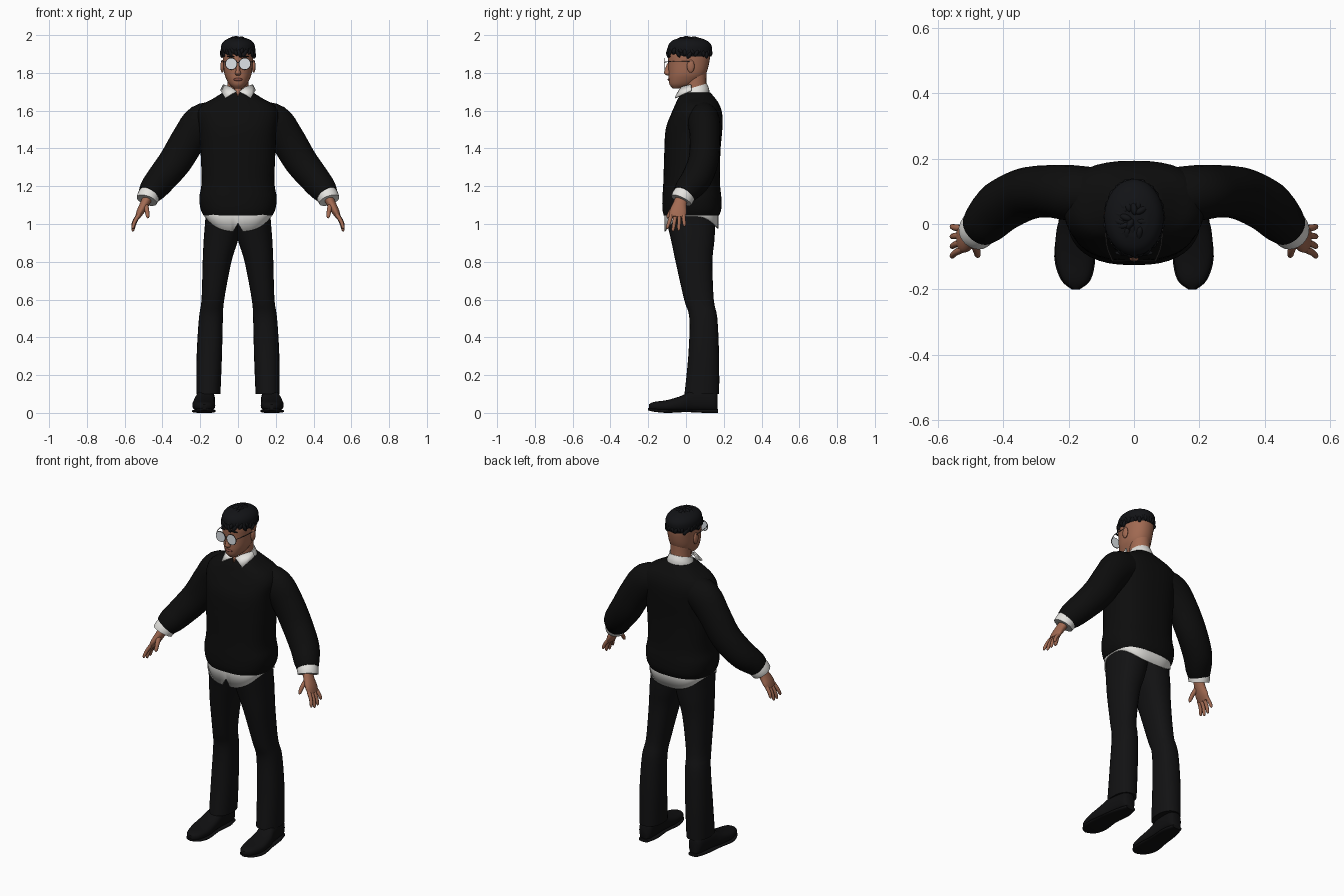
import bpy, bmesh, math, random
from mathutils import Vector, Matrix

default_cube = bpy.data.objects.get("Cube")
if default_cube:
    bpy.data.objects.remove(default_cube, do_unlink=True)
random.seed(4)


def material(name, red, green, blue):
    mat = bpy.data.materials.new(name)
    mat.use_nodes = True
    mat.diffuse_color = (red, green, blue, 1)
    mat.node_tree.nodes["Principled BSDF"].inputs["Base Color"].default_value = (red, green, blue, 1)
    return mat


SWEATER = material("black knit", .004, .004, .004)
TROUSERS = material("black cloth", .006, .006, .0065)
LEATHER = material("black leather", .005, .005, .0055)
HAIR = material("black hair", .006, .0065, .008)
SKIN = material("brown skin", .36, .145, .085)
LIPS = material("dark lips", .23, .075, .055)
SHIRT = material("white shirt", .78, .77, .74)
LENS = material("pale lens", .78, .82, .85)
FRAME = material("dark frame", .05, .045, .045)


def finish(name, bm, mat, mirror=False, angle=50):
    bmesh.ops.recalc_face_normals(bm, faces=bm.faces)
    mesh = bpy.data.meshes.new(name)
    bm.to_mesh(mesh)
    bm.free()
    mesh.materials.append(mat)
    obj = bpy.data.objects.new(name, mesh)
    bpy.context.collection.objects.link(obj)
    if mirror:
        obj.modifiers.new("Mirror", "MIRROR").use_mirror_merge = False
    bpy.ops.object.select_all(action="DESELECT")
    obj.select_set(True)
    bpy.context.view_layer.objects.active = obj
    bpy.ops.object.shade_smooth_by_angle(angle=math.radians(angle))
    return obj


def smooth_rows(rows, steps):
    """Catmull-Rom curve through rows of numbers."""
    rows = [Vector(r) for r in rows]
    result = []
    for i in range(len(rows) - 1):
        a, b, c, d = rows[max(i - 1, 0)], rows[i], rows[i + 1], rows[min(i + 2, len(rows) - 1)]
        for k in range(steps):
            t = k / steps
            result.append(b + (c - a) * (t / 2) + (a * 2 - b * 5 + c * 4 - d) * (t * t / 2)
                          + (b * 3 - a - c * 3 + d) * (t ** 3 / 2))
    return result + [rows[-1]]


def power(value, exponent):
    return math.copysign(abs(value) ** (2 / exponent), value)


def loft_into(bm, rows, ref=(0, 1, 0), normal=None, e=2.0, sides=24, steps=4):
    """Skin oval rings (x, y, z, half width, half depth) along a path."""
    rows = smooth_rows(rows, steps)
    centres = [Vector(r[:3]) for r in rows]
    rings = []
    for i, row in enumerate(rows):
        t = Vector(normal) if normal else centres[min(i + 1, len(rows) - 1)] - centres[max(i - 1, 0)]
        t.normalize()
        v = Vector(ref) - t * t.dot(Vector(ref))
        v.normalize()
        u = v.cross(t)
        ring = []
        for k in range(sides):
            a = math.tau * k / sides
            ring.append(bm.verts.new(centres[i] + u * max(row[3], .001) * power(math.cos(a), e)
                                     + v * max(row[4], .001) * power(math.sin(a), e)))
        rings.append(ring)
    for low, high in zip(rings, rings[1:]):
        for k in range(sides):
            j = (k + 1) % sides
            bm.faces.new((low[k], low[j], high[j], high[k]))
    bm.faces.new(rings[0])
    bm.faces.new(rings[-1])


def loft(name, rows, mat, mirror=False, **options):
    bm = bmesh.new()
    loft_into(bm, rows, **options)
    return finish(name, bm, mat, mirror)


def levels(name, rows, mat, mirror=False, **options):
    """Loft from level sections (z, left, right, front, back)."""
    rows = [((a + b) / 2, (f + k) / 2, z, (b - a) / 2, (k - f) / 2) for z, a, b, f, k in rows]
    return loft(name, rows, mat, mirror, normal=(0, 0, 1), **options)


def even(rows):
    return [(z, -w, w, f, k) for z, w, f, k in rows]


def ellipsoid(name, place, size, mat, mirror=False):
    bm = bmesh.new()
    bmesh.ops.create_uvsphere(bm, u_segments=16, v_segments=10, radius=1,
                              matrix=Matrix.Translation(place) @ Matrix.Diagonal((*size, 1)))
    return finish(name, bm, mat, mirror)


def plate(name, points, mat, mirror=False):
    bm = bmesh.new()
    bm.faces.new([bm.verts.new(p) for p in points])
    obj = finish(name, bm, mat, mirror)
    obj.modifiers.new("Thickness", "SOLIDIFY").thickness = .008


# Sweater body and sleeves
levels("sweater_body", even([
    (1.045, .183, -.118, .175), (1.08, .198, -.125, .187), (1.14, .205, -.125, .187),
    (1.22, .193, -.12, .18), (1.38, .198, -.115, .182), (1.5, .205, -.108, .192),
    (1.58, .215, -.08, .192), (1.63, .19, -.058, .178), (1.665, .13, -.042, .155),
    (1.695, .082, -.02, .13)]), SWEATER, e=2.5, sides=40)
loft("sleeves", [
    (.1, .09, 1.565, .085, .08), (.19, .095, 1.535, .1, .085), (.26, .1, 1.45, .092, .08),
    (.33, .092, 1.335, .088, .08), (.405, .055, 1.24, .08, .08), (.45, .01, 1.185, .072, .07),
    (.472, -.012, 1.155, .06, .06)], SWEATER, True)

# Shirt cuffs, collar and tail
loft("shirt_cuffs", [(.455, .005, 1.18, .055, .055), (.475, -.015, 1.145, .058, .06),
                     (.483, -.025, 1.125, .056, .058)], SHIRT, True)
loft("collar_band", [(0, .05, 1.665, .078, .078), (0, .05, 1.695, .074, .075),
                     (0, .047, 1.725, .062, .066)], SHIRT, normal=(0, -.3, 1))
plate("collar_points", [(.006, -.036, 1.7), (.035, -.02, 1.722), (.075, .03, 1.735),
                        (.09, .03, 1.705), (.066, -.055, 1.665)], SHIRT, True)
plate("throat", [(-.02, -.03, 1.72), (.02, -.03, 1.72), (0, -.045, 1.675)], SKIN)

bm = bmesh.new()
strips = []
for k in range(96):
    angle = math.tau * k / 96
    x, y = .178 * power(math.cos(angle), 2.8), .028 + .143 * power(math.sin(angle), 2.8)
    drop = abs(math.sin(angle)) ** 2
    hem = 1.04 - (.065 if y > 0 else .08) * drop
    if y < 0:
        hem += max(0, .045 - 2 * abs(x))
    strips.append([bm.verts.new((x, y, z)) for z in (1.09, 1.05, hem)])
for left, right in zip(strips, strips[1:] + strips[:1]):
    for i in range(2):
        bm.faces.new((left[i], right[i], right[i + 1], left[i + 1]))
tail = finish("shirt_tail", bm, SHIRT)
tail.modifiers.new("Thickness", "SOLIDIFY").thickness = .006

# Trousers and shoes
levels("trouser_legs", [
    (.1, .093, .22, -.008, .176), (.3, .085, .219, .012, .175), (.5, .08, .207, .018, .166),
    (.6, .073, .193, -.01, .147), (.8, .035, .187, -.055, .14), (.91, .001, .182, -.078, .15),
    (1, -.02, .175, -.098, .155), (1.07, -.02, .17, -.1, .155)], TROUSERS, True, e=2.3)


def shoe_rows(rows):
    return [(x, y, (low + high) / 2, w, (high - low) / 2) for y, x, w, low, high in rows]


loft("shoes", shoe_rows([
    (-.197, .178, .012, .02, .045), (-.17, .178, .042, .012, .058), (-.1, .181, .06, .008, .068),
    (-.02, .18, .057, .008, .092), (.03, .174, .05, .008, .12), (.1, .168, .046, .008, .125),
    (.15, .165, .04, .008, .115), (.166, .165, .025, .01, .1)]), LEATHER, True,
    ref=(0, 0, 1), normal=(0, 1, 0), e=2.5)
loft("shoe_soles", shoe_rows([
    (-.2, .178, .012, .014, .026), (-.17, .178, .046, .006, .022), (-.1, .181, .063, 0, .018),
    (0, .178, .054, .004, .018), (.1, .168, .049, 0, .02), (.17, .165, .03, 0, .02)]), LEATHER, True,
    ref=(0, 0, 1), normal=(0, 1, 0), e=3)

# Hands
loft("palms", [(.475, -.02, 1.145, .026, .032), (.495, -.033, 1.105, .024, .036),
               (.517, -.042, 1.065, .02, .045), (.532, -.045, 1.035, .013, .04)], SKIN, True)
bm = bmesh.new()
for i, reach in enumerate((.062, .075, .072, .05)):
    base = -.077 + .021 * i
    spread = base + (i - 1.7) * .009 - .006
    loft_into(bm, [(.524, base, 1.05, .011, .011), (.546, (base + spread) / 2, 1.045 - reach / 2, .01, .01),
                   (.556, spread, 1.045 - reach, .008, .008), (.555, spread, 1.036 - reach, .002, .002)],
              sides=10)
loft_into(bm, [(.49, -.05, 1.1, .015, .015), (.482, -.078, 1.07, .012, .012),
               (.478, -.095, 1.04, .009, .009), (.478, -.098, 1.03, .002, .002)], sides=10)
finish("fingers", bm, SKIN, True)

# Neck, head and face
levels("neck", even([(1.65, .06, -.01, .115), (1.73, .056, -.01, .108), (1.8, .056, -.01, .108)]), SKIN)
levels("head", even([
    (1.718, .022, -.07, -.02), (1.738, .045, -.087, .045), (1.77, .063, -.092, .088),
    (1.8, .073, -.092, .108), (1.85, .078, -.094, .122), (1.9, .081, -.094, .127),
    (1.95, .073, -.078, .112), (1.98, .04, -.03, .07)]), SKIN, e=2.2, sides=32)
levels("nose", even([(1.785, .008, -.1, -.08), (1.797, .016, -.115, -.08), (1.81, .012, -.114, -.08),
                     (1.85, .008, -.1, -.08)]), SKIN, sides=12)
ellipsoid("ears", (.083, .025, 1.835), (.01, .02, .034), SKIN, True)
ellipsoid("lips", (0, -.089, 1.765), (.024, .008, .008), LIPS)
ellipsoid("eyebrows", (.035, -.088, 1.886), (.023, .008, .004), HAIR, True)

# Hair cap with overlapping locks
levels("hair_cap", even([(1.888, .084, -.085, .13), (1.91, .09, -.096, .136), (1.945, .089, -.094, .135),
                         (1.97, .072, -.074, .112), (1.985, .04, -.035, .075)]), HAIR, sides=32)
bm = bmesh.new()
for i in range(110):
    turn = i * 2.4
    lift = math.asin(i / 112)
    ring = math.cos(lift)
    place = Vector((.084 * ring * math.cos(turn), .018 + .112 * ring * math.sin(turn),
                    1.898 + .085 * math.sin(lift) + random.uniform(-.006, .004)))
    out = Vector((math.cos(turn) * ring, math.sin(turn) * ring, math.sin(lift)))
    matrix = (Matrix.Translation(place) @ out.to_track_quat("Z", "Y").to_matrix().to_4x4()
              @ Matrix.Rotation(random.uniform(-.7, .7), 4, "Z")
              @ Matrix.Diagonal((.011, random.uniform(.018, .028), .012, 1)))
    bmesh.ops.create_icosphere(bm, subdivisions=2, radius=1, matrix=matrix)
for vert in bm.verts:
    vert.co.z = min(vert.co.z, 2)
finish("hair_locks", bm, HAIR)

# Round glasses
upright = Matrix.Translation((.036, -.113, 1.848)) @ Matrix.Rotation(math.pi / 2, 4, "X")
bm = bmesh.new()
bmesh.ops.create_cone(bm, cap_ends=True, segments=28, radius1=.029, radius2=.029, depth=.004, matrix=upright)
finish("lenses", bm, LENS, True)
bm = bmesh.new()
rim = [upright @ Vector((.03 * math.cos(k * math.tau / 28), .03 * math.sin(k * math.tau / 28), 0))
       for k in range(29)]
loft_into(bm, [(*p, .002, .002) for p in rim], sides=6, steps=1)
loft_into(bm, [(.066, -.112, 1.857, .002, .002), (.084, -.06, 1.862, .002, .002),
               (.088, .03, 1.86, .002, .002)], ref=(0, 0, 1), sides=6)
loft_into(bm, [(0, -.114, 1.857, .002, .002), (.008, -.113, 1.853, .002, .002)], sides=6)
finish("glasses_frame", bm, FRAME, True)
